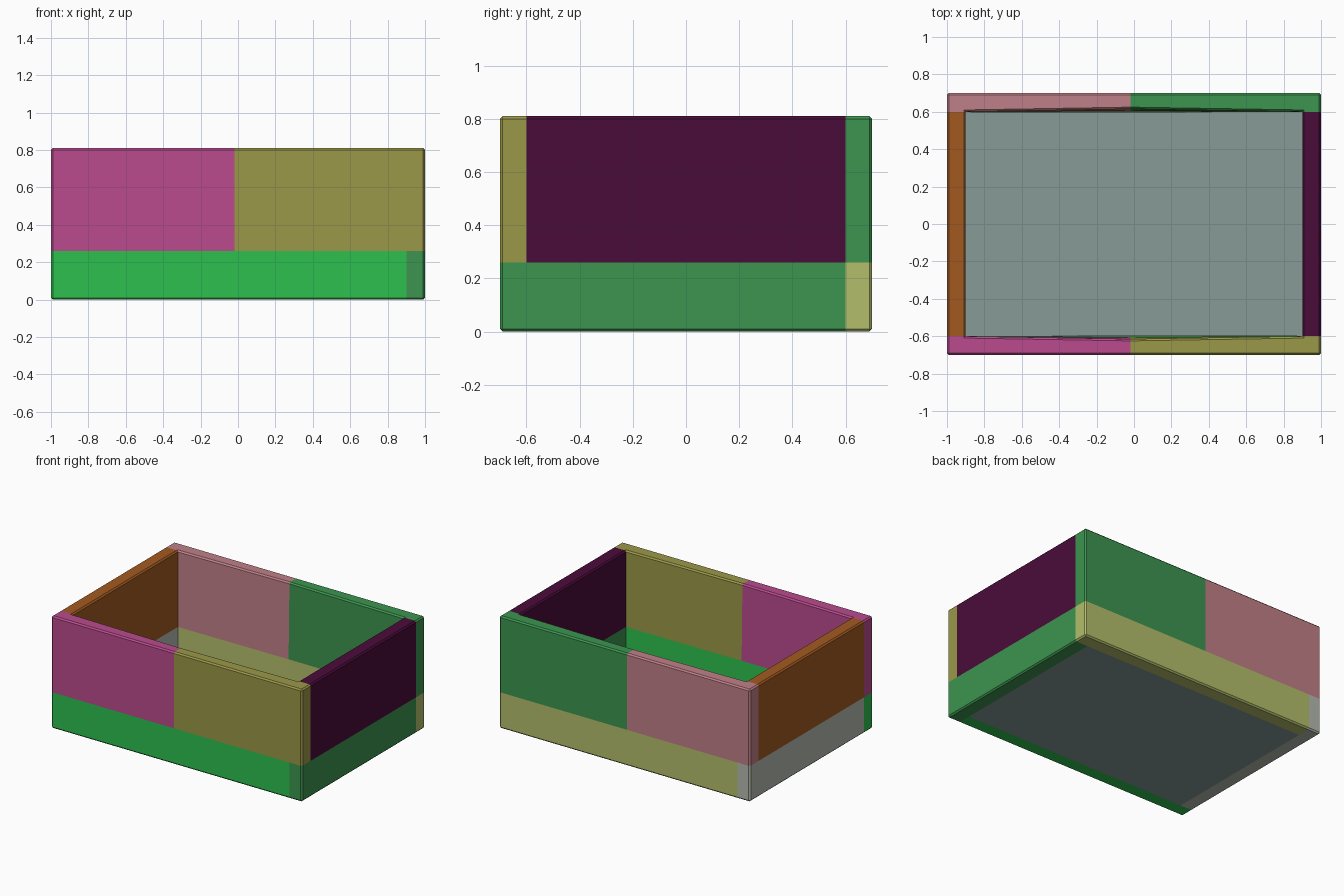
import bpy, bmesh
from mathutils import Vector

cube = bpy.data.objects.get("Cube")
if cube:
    bpy.data.objects.remove(cube, do_unlink=True)

HX, HY, TOP = 1.0, 0.7, 0.81
IX, IY = 0.9, 0.6           # inner half sizes
SEAM_X, SEAM_Z = -0.02, 0.26

PALETTE = {
    "magenta": "BA4B8E", "olive": "9B9848", "bright green": "2DC04E",
    "forest green": "3C954F", "dark plum": "4A0B3A", "pale lime": "B3BE6B",
    "dusty pink": "C08088", "burnt orange": "A25A20", "light grey": "B7BBAF",
    "blue grey": "869B97",
}
NAMES = list(PALETTE)


def linear(c):
    return c / 12.92 if c <= 0.04045 else ((c + 0.055) / 1.055) ** 2.4


def make_material(name):
    rgb = [linear(v / 255) for v in bytes.fromhex(PALETTE[name])]
    mat = bpy.data.materials.new(name)
    mat.use_nodes = True
    mat.diffuse_color = (*rgb, 1)
    mat.node_tree.nodes["Principled BSDF"].inputs["Base Color"].default_value = (*rgb, 1)
    return mat


MATS = {n: make_material(n) for n in NAMES}


def make_object(name, bm, materials):
    mesh = bpy.data.meshes.new(name)
    bm.to_mesh(mesh)
    bm.free()
    for m in materials:
        mesh.materials.append(MATS[m])
    obj = bpy.data.objects.new(name, mesh)
    bpy.context.collection.objects.link(obj)
    return obj


def ring(bm, hx, hy, z, bow=0.0):
    """Rectangle with a middle point on the two long sides."""
    pts = [(-hx, -hy), (SEAM_X, -hy - bow), (hx, -hy),
           (hx, hy), (SEAM_X, hy + bow), (-hx, hy)]
    return [bm.verts.new((x, y, z)) for x, y in pts]


def wall_colour(p):
    """Upper walls split by side; lower walls overlap like a pinwheel."""
    if p.z > SEAM_Z:
        if p.y < -IY:
            return "magenta" if p.x < SEAM_X else "olive"
        if p.y > IY:
            return "dusty pink" if p.x < SEAM_X else "forest green"
        return "dark plum" if p.x > 0 else "burnt orange"
    if p.x > IX and p.y < IY:
        return "forest green"
    if p.y > IY and p.x > -IX:
        return "pale lime"
    if p.x < -IX and p.y > -IY:
        return "light grey"
    return "bright green"


# Walls: closed loft from outer bottom over the rim to inner bottom
bm = bmesh.new()
rings = [ring(bm, HX, HY, 0), ring(bm, HX, HY, TOP),
         ring(bm, IX, IY, TOP, 0.015), ring(bm, IX, IY, 0)]
for a, b in zip(rings, rings[1:] + rings[:1]):
    for i in range(len(a)):
        j = (i + 1) % len(a)
        bm.faces.new((a[i], a[j], b[j], b[i]))
bmesh.ops.recalc_face_normals(bm, faces=bm.faces)

# Small chamfer on the outer edges and the inner rim
outer = set(rings[0] + rings[1])
inner_rim = set(rings[2])
edges = [e for e in bm.edges
         if (all(v in outer for v in e.verts) or all(v in inner_rim for v in e.verts))
         and e.calc_face_angle(0) > 0.5]
bmesh.ops.bevel(bm, geom=edges, offset=0.01, segments=1, affect='EDGES')

# Cut along the colour borders, then colour by position
for axis, pos in ((0, -IX), (0, SEAM_X), (0, IX), (1, -IY), (1, IY), (2, SEAM_Z)):
    normal = Vector((0, 0, 0))
    normal[axis] = 1
    bmesh.ops.bisect_plane(bm, geom=bm.verts[:] + bm.edges[:] + bm.faces[:],
                           dist=0.0001, plane_co=normal * pos, plane_no=normal)
bm.normal_update()
for f in bm.faces:
    inside = f.calc_center_median() - f.normal * 0.02
    f.material_index = NAMES.index(wall_colour(inside))
make_object("box_walls", bm, NAMES[:-1])

# Floor slab
bm = bmesh.new()
bmesh.ops.create_cube(bm, size=1)
bmesh.ops.scale(bm, vec=(2 * IX, 2 * IY, 0.1), verts=bm.verts)
bmesh.ops.translate(bm, vec=(0, 0, 0.05), verts=bm.verts)
make_object("box_floor", bm, ["blue grey"])
